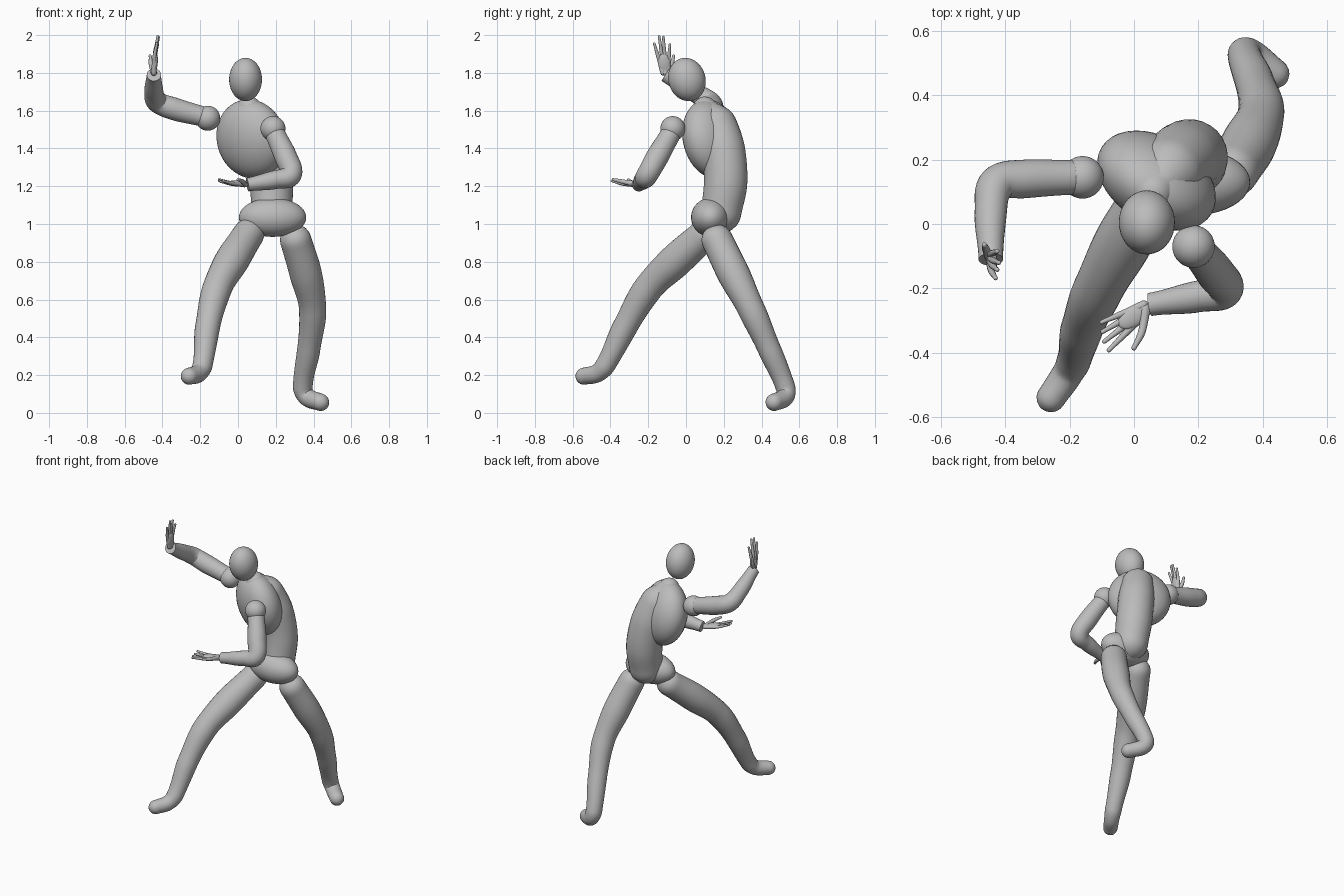
import bpy, bmesh, math
from mathutils import Vector
from mathutils.geometry import interpolate_bezier

cube = bpy.data.objects.get("Cube")
if cube:
    bpy.data.objects.remove(cube, do_unlink=True)

GREY = (0.5, 0.5, 0.5, 1)
mat = bpy.data.materials.new("mannequin_grey")
mat.use_nodes = True
mat.diffuse_color = GREY
mat.node_tree.nodes["Principled BSDF"].inputs["Base Color"].default_value = GREY


def finish(bm, name):
    bmesh.ops.recalc_face_normals(bm, faces=bm.faces)
    mesh = bpy.data.meshes.new(name)
    bm.to_mesh(mesh)
    bm.free()
    mesh.materials.append(mat)
    obj = bpy.data.objects.new(name, mesh)
    bpy.context.scene.collection.objects.link(obj)
    bpy.ops.object.select_all(action='DESELECT')
    bpy.context.view_layer.objects.active = obj
    obj.select_set(True)
    bpy.ops.object.shade_smooth_by_angle(angle=math.radians(50))
    return obj


def ellipsoid(name, centre, radii, up=(0, 0, 1), side=(1, 0, 0)):
    """Ellipsoid whose third axis follows up and first axis leans to side."""
    bm = bmesh.new()
    bmesh.ops.create_uvsphere(bm, u_segments=40, v_segments=24, radius=1)
    w = Vector(up).normalized()
    u = Vector(side)
    u = (u - w * u.dot(w)).normalized()
    v = w.cross(u)
    for vert in bm.verts:
        x, y, z = vert.co
        vert.co = Vector(centre) + u * x * radii[0] + v * y * radii[1] + w * z * radii[2]
    return finish(bm, name)


def tube(name, points, sides=28, steps=10, flat_end=False):
    """Smooth round limb through (x, y, z, radius) points with domed ends."""
    pos = [Vector(p[:3]) for p in points]
    rad = [p[3] for p in points]
    n = len(pos)
    tan = [(pos[min(i + 1, n - 1)] - pos[max(i - 1, 0)]).normalized() for i in range(n)]
    path = []
    for i in range(n - 1):
        reach = (pos[i + 1] - pos[i]).length / 3
        curve = interpolate_bezier(pos[i], pos[i] + tan[i] * reach,
                                   pos[i + 1] - tan[i + 1] * reach, pos[i + 1], steps + 1)
        for k, p in enumerate(curve[:-1] if i < n - 2 else curve):
            t = k / steps
            t = t * t * (3 - 2 * t)
            path.append((p, rad[i] * (1 - t) + rad[i + 1] * t))
    # domed caps
    angles = [math.radians(a) for a in (85, 70, 50, 30, 15)]
    start = [(pos[0] - tan[0] * rad[0] * math.sin(a), rad[0] * math.cos(a)) for a in angles]
    end = [(pos[-1] + tan[-1] * rad[-1] * math.sin(a), rad[-1] * math.cos(a))
           for a in reversed(angles)]
    path = start + path + ([] if flat_end else end)

    bm = bmesh.new()
    rings = []
    normal = tan[0].orthogonal().normalized()
    for i, (p, r) in enumerate(path):
        d = (path[min(i + 1, len(path) - 1)][0] - path[max(i - 1, 0)][0]).normalized()
        normal = (normal - d * normal.dot(d)).normalized()
        other = d.cross(normal)
        rings.append([bm.verts.new(p + r * (normal * math.cos(a) + other * math.sin(a)))
                      for a in (math.tau * k / sides for k in range(sides))])
    for a, b in zip(rings, rings[1:]):
        for k in range(sides):
            j = (k + 1) % sides
            bm.faces.new((a[k], a[j], b[j], b[k]))
    bm.faces.new(rings[0])
    bm.faces.new(rings[-1])
    return finish(bm, name)


def hand(side, wrist, tips, thumb, across, normal):
    """Slim palm with four long fingers and a thumb."""
    wrist, across, normal = Vector(wrist), Vector(across), Vector(normal)
    middle = sum((Vector(t) for t in tips), Vector()) / len(tips)
    ellipsoid(side + "_palm", wrist.lerp(middle, 0.28), (0.032, 0.014, 0.055),
              middle - wrist, across)
    for i, tip in enumerate(tips):
        tip = Vector(tip)
        root = wrist + across * (i - 1.5) * 0.008
        knuckle = root.lerp(tip, 0.5) + normal * 0.006
        tube(f"{side}_finger_{i + 1}",
             [(*root, 0.014), (*knuckle, 0.0105), (*tip, 0.007)], 12, 6)
    thumb = Vector(thumb)
    bend = wrist.lerp(thumb, 0.55) + (thumb - middle) * 0.1
    tube(side + "_thumb", [(*wrist, 0.016), (*bend, 0.012), (*thumb, 0.008)], 12, 6)


# Head and torso
ellipsoid("head", (0.04, 0.005, 1.765), (0.087, 0.098, 0.116), (0, -0.3, 1))
ellipsoid("chest", (0.07, 0.135, 1.45), (0.2, 0.13, 0.213), (-0.12, -0.16, 0.9),
          (0.35, -0.215, 0))
tube("spine", [(0.06, 0.10, 1.61, 0.065), (0.11, 0.165, 1.52, 0.105),
               (0.15, 0.2, 1.38, 0.115), (0.175, 0.21, 1.22, 0.115),
               (0.18, 0.185, 1.06, 0.108)])
ellipsoid("pelvis", (0.183, 0.13, 1.035), (0.178, 0.103, 0.103))

# Raised right arm
ellipsoid("right_shoulder", (-0.16, 0.145, 1.56), (0.066,) * 3)
tube("right_arm", [(-0.19, 0.145, 1.57, 0.054), (-0.34, 0.14, 1.61, 0.06),
                   (-0.425, 0.125, 1.645, 0.057), (-0.445, 0.04, 1.7, 0.05),
                   (-0.445, -0.11, 1.79, 0.038)], flat_end=True)
hand("right", (-0.445, -0.11, 1.80),
     [(-0.43, -0.168, 1.955), (-0.425, -0.142, 1.992),
      (-0.42, -0.12, 1.99), (-0.425, -0.085, 1.95)],
     (-0.465, -0.065, 1.89), (0, 1, 0), (-1, 0, 0))

# Lowered left arm
ellipsoid("left_shoulder", (0.185, -0.07, 1.505), (0.066,) * 3)
tube("left_arm", [(0.2, -0.085, 1.47, 0.054), (0.255, -0.155, 1.35, 0.06),
                  (0.28, -0.205, 1.26, 0.057), (0.2, -0.225, 1.235, 0.049),
                  (0.05, -0.25, 1.208, 0.036)], flat_end=True)
hand("left", (0.035, -0.262, 1.21),
     [(-0.1, -0.305, 1.235), (-0.098, -0.335, 1.228),
      (-0.092, -0.365, 1.225), (-0.078, -0.392, 1.228)],
     (0.0, -0.385, 1.235), (0.4, -0.9, 0), (0, 0, -1))

# Legs: the right one strides forward, the left one trails
tube("right_leg", [(0.055, 0.1, 0.945, 0.083), (-0.03, -0.05, 0.81, 0.09),
                   (-0.11, -0.2, 0.66, 0.078), (-0.16, -0.32, 0.46, 0.066),
                   (-0.187, -0.425, 0.255, 0.053), (-0.21, -0.47, 0.21, 0.048),
                   (-0.258, -0.54, 0.194, 0.045)])
tube("left_leg", [(0.305, 0.165, 0.915, 0.083), (0.355, 0.245, 0.75, 0.086),
                  (0.395, 0.345, 0.55, 0.072), (0.375, 0.44, 0.34, 0.061),
                  (0.343, 0.525, 0.14, 0.052), (0.365, 0.525, 0.085, 0.048),
                  (0.437, 0.467, 0.056, 0.046)])
